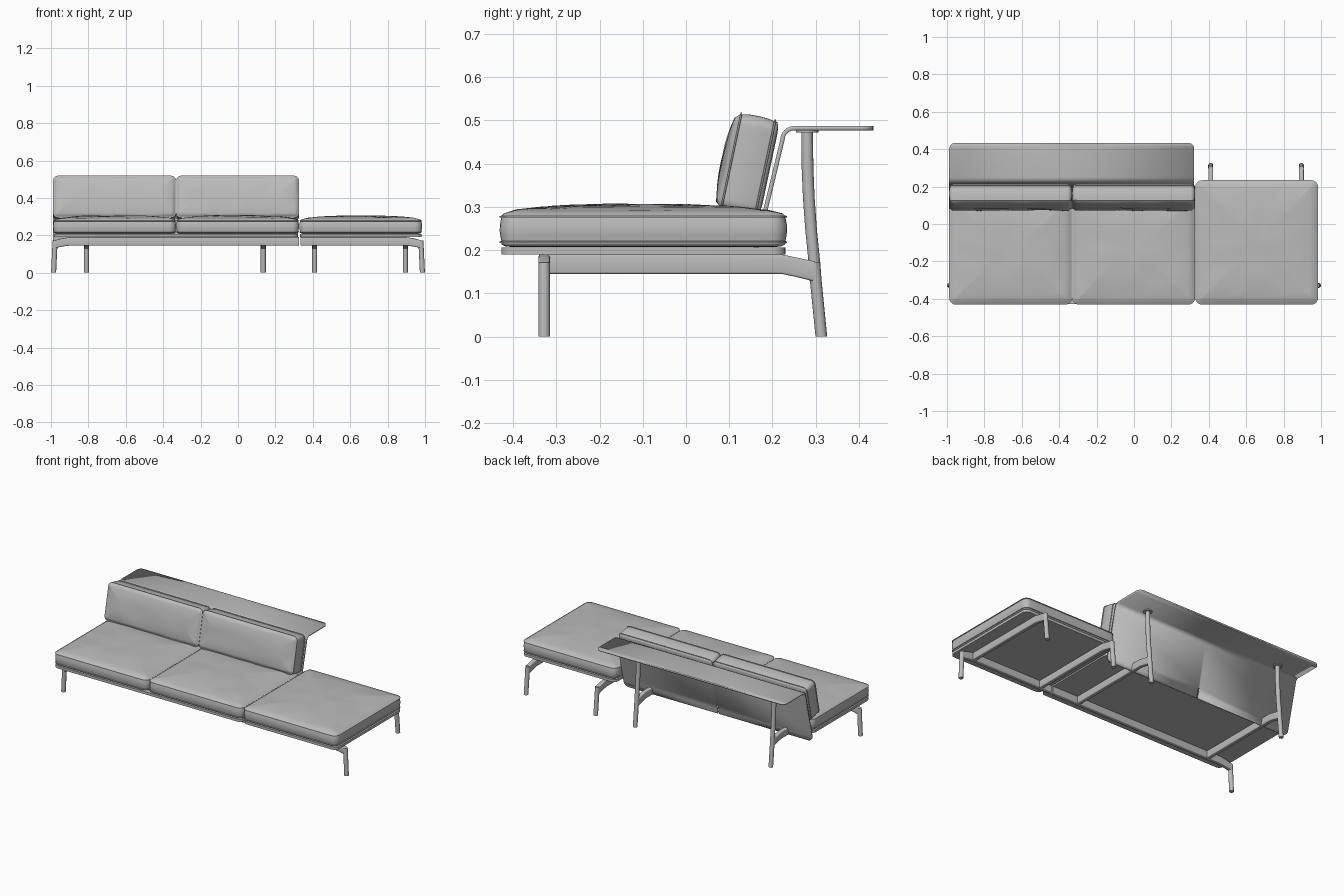
import bpy, bmesh, math
from mathutils import Vector, Matrix, noise

if "Cube" in bpy.data.objects:
    bpy.data.objects.remove(bpy.data.objects["Cube"])

grey = bpy.data.materials.new("soft grey")
grey.use_nodes = True
grey.diffuse_color = (0.5, 0.5, 0.5, 1)
grey.node_tree.nodes["Principled BSDF"].inputs["Base Color"].default_value = (0.5, 0.5, 0.5, 1)


def add_object(name, bm, angle=40):
    bmesh.ops.recalc_face_normals(bm, faces=bm.faces)
    mesh = bpy.data.meshes.new(name)
    bm.to_mesh(mesh)
    bm.free()
    mesh.materials.append(grey)
    for p in mesh.polygons:
        p.use_smooth = True
    mesh.set_sharp_from_angle(angle=math.radians(angle))
    obj = bpy.data.objects.new(name, mesh)
    bpy.context.scene.collection.objects.link(obj)
    return obj


def loft(name, rings, angle=40):
    """Skin a list of equal-length closed rings and cap both ends."""
    bm = bmesh.new()
    loops = [[bm.verts.new(p) for p in ring] for ring in rings]
    for a, b in zip(loops, loops[1:]):
        for i in range(len(a)):
            j = (i + 1) % len(a)
            bm.faces.new((a[i], a[j], b[j], b[i]))
    bm.faces.new(loops[0])
    bm.faces.new(loops[-1])
    return add_object(name, bm, angle)


def rounded_rect(hw, hd, r, arc=5, side=1):
    """Outline points (u, v) with extra points along the straight sides."""
    corners = []
    for k, (sx, sy) in enumerate(((1, 1), (-1, 1), (-1, -1), (1, -1))):
        c = Vector((sx * (hw - r), sy * (hd - r)))
        corners.append([c + r * Vector((math.cos(a), math.sin(a)))
                        for a in ((k + i / arc) * math.pi / 2 for i in range(arc + 1))])
    pts = []
    for k in range(4):
        pts += corners[k]
        a, b = corners[k][-1], corners[(k + 1) % 4][0]
        pts += [a.lerp(b, i / side) for i in range(1, side)]
    return pts


def cushion(name, w, d, h, crown, matrix, radius=0.035):
    """Padded block with two piped seams and a softly domed, uneven top."""
    half = min(w, d) / 2
    profile = [(0.03, 0), (0.012, 0.002), (0.004, 0.006), (0.003, 0.009), (-0.001, 0.010),
               (-0.001, 0.013), (0.003, 0.014), (0, 0.03), (-0.001, h / 2), (0, h - 0.025),
               (0.003, h - 0.010), (-0.001, h - 0.009), (-0.001, h - 0.006),
               (0.004, h - 0.005), (0.009, h)]
    for t in (0.13, 0.2, 0.3, 0.42, 0.55, 0.7, 0.85, 0.96):
        profile.append((t * half, h + crown * (1 - (1 - t) ** 3)))
    rings = []
    for inset, z in profile:
        ring = []
        for p in rounded_rect(w / 2 - inset, d / 2 - inset, max(radius - inset, 0.002), side=14):
            q = matrix @ Vector((p.x, p.y, z))
            if z > h:
                q += matrix.to_3x3() @ Vector((0, 0, 0.004 * noise.noise(q * 9)))
            ring.append(q)
        rings.append(ring)
    return loft(name, rings, 50)


def slab(name, x0, x1, y0, y1, z0, z1):
    cx, cy = (x0 + x1) / 2, (y0 + y1) / 2
    outline = rounded_rect((x1 - x0) / 2, (y1 - y0) / 2, 0.03)
    return loft(name, [[(cx + p.x, cy + p.y, z) for p in outline] for z in (z0, z1)])


def post(name, path, r=0.0135, n=16):
    """Round leg through points (x, y, z), lofted from level circles."""
    turn = [2 * math.pi * i / n for i in range(n)]
    return loft(name, [[(x + r * math.cos(a), y + r * math.sin(a), z) for a in turn]
                       for x, y, z in path])


def bar(name, stations, axis, offset, width=0.026):
    """Rounded bar along x or y from stations (position, z low, z high)."""
    rings = []
    for s, lo, hi in stations:
        ring = []
        for p in rounded_rect(width / 2, (hi - lo) / 2, 0.005, 3):
            z = (lo + hi) / 2 + p.y
            ring.append((s, offset + p.x, z) if axis == "x" else (offset + p.x, s, z))
        rings.append(ring)
    return loft(name, rings)


# Seat cushions and the boards below them
WIDTH, FRONT, BACK, OPEN_BACK = 0.655, -0.43, 0.152, 0.233
centres = {"right": -0.66, "middle": -0.002, "left": 0.656}
for side, cx in centres.items():
    back = OPEN_BACK if side == "left" else BACK
    place = Matrix.Translation((cx, (FRONT + back) / 2, 0.207))
    cushion(side + "_seat_cushion", WIDTH, back - FRONT, 0.078, 0.02, place)
slab("double_seat_board", -0.985, 0.322, FRONT + 0.003, BACK - 0.006, 0.19, 0.206)
slab("single_seat_board", 0.332, 0.982, FRONT + 0.003, OPEN_BACK - 0.003, 0.19, 0.206)

# Back cushions leaning on the back panel
lean = Matrix.Translation((0, 0.194, 0.387)) @ Matrix.Rotation(math.radians(78), 4, "X")
for side in ("right", "middle"):
    place = Matrix.Translation((centres[side], 0, 0)) @ lean
    cushion(side + "_back_cushion", WIDTH, 0.228, 0.099, 0.013, place, 0.025)

# Back panel bending into the rear shelf: path points are (y, z)
path = [(0.149, 0.147), (0.163, 0.207), (0.223, 0.455)]
bend = Vector((0.250, 0.455))
path += [(bend.x - 0.027 * math.cos(a), bend.y + 0.027 * math.sin(a))
         for a in (math.radians(15 * i) for i in range(1, 7))]
path.append((0.433, 0.482))
R = 0.03


def rounded_end(a, b):
    """Points easing from end a toward b with the corner inset for each."""
    a, b = Vector(a), Vector(b)
    step = (b - a).normalized()
    return [(a + step * R * (1 - math.cos(t)), R * (1 - math.sin(t)))
            for t in (math.radians(15 * i) for i in range(7))]


rows = rounded_end(path[0], path[1])
slot_rows = len(rows)
rows += [(Vector(p), 0) for p in path[1:-1]]
rows += rounded_end(path[-1], path[-2])[::-1]
bm = bmesh.new()
PANEL_X, HALF, SLOT = -0.333, 0.655, 0.005
grid = [[bm.verts.new((PANEL_X + x, p.x, p.y))
         for x in (inset - HALF, -SLOT, SLOT, HALF - inset)] for p, inset in rows]
for i, (a, b) in enumerate(zip(grid, grid[1:])):
    for c in range(3):
        if c != 1 or i >= slot_rows:
            bm.faces.new((a[c], a[c + 1], b[c + 1], b[c]))
panel = add_object("back_panel_and_shelf", bm)
solid = panel.modifiers.new("thickness", "SOLIDIFY")
solid.thickness = 0.010
solid.offset = 0

# Front rails with drooping ends, and the end legs
FRONT_Y = -0.328
for side, s, inner in (("right", -1, 0.326), ("left", 1, 0.334)):
    bar(side + "_front_rail",
        [(inner, 0.145, 0.19), (s * 0.90, 0.145, 0.19), (s * 0.94, 0.140, 0.184),
         (s * 0.97, 0.133, 0.176), (s * 0.982, 0.136, 0.171)], "x", FRONT_Y)
    post(side + "_front_leg", [(s * 0.986, FRONT_Y, 0), (s * 0.978, FRONT_Y, 0.165),
                               (s * 0.977, FRONT_Y, 0.172)])

# Cross beams with rear legs; two of the legs rise to carry the shelf
foot = [(0.313, 0), (0.305, 0.08), (0.300, 0.13)]
rise = [(0.296, 0.18), (0.289, 0.25), (0.284, 0.32), (0.281, 0.39), (0.280, 0.476)]
for name, x, tall in (("outer_right", -0.81, True), ("inner_right", 0.135, True),
                      ("inner_left", 0.41, False), ("outer_left", 0.895, False)):
    bar(name + "_cross_beam", [(FRONT_Y, 0.145, 0.19), (0.222, 0.145, 0.19),
                               (0.26, 0.137, 0.182), (0.298, 0.127, 0.174)], "y", x)
    line = foot + (rise if tall else [(0.297, 0.172)])
    post(name + "_rear_leg", [(x, y, z) for y, z in line])
    if tall:
        post(name + "_shelf_collar", [(x, 0.280, 0.472), (x, 0.280, 0.478)], 0.026, 24)
